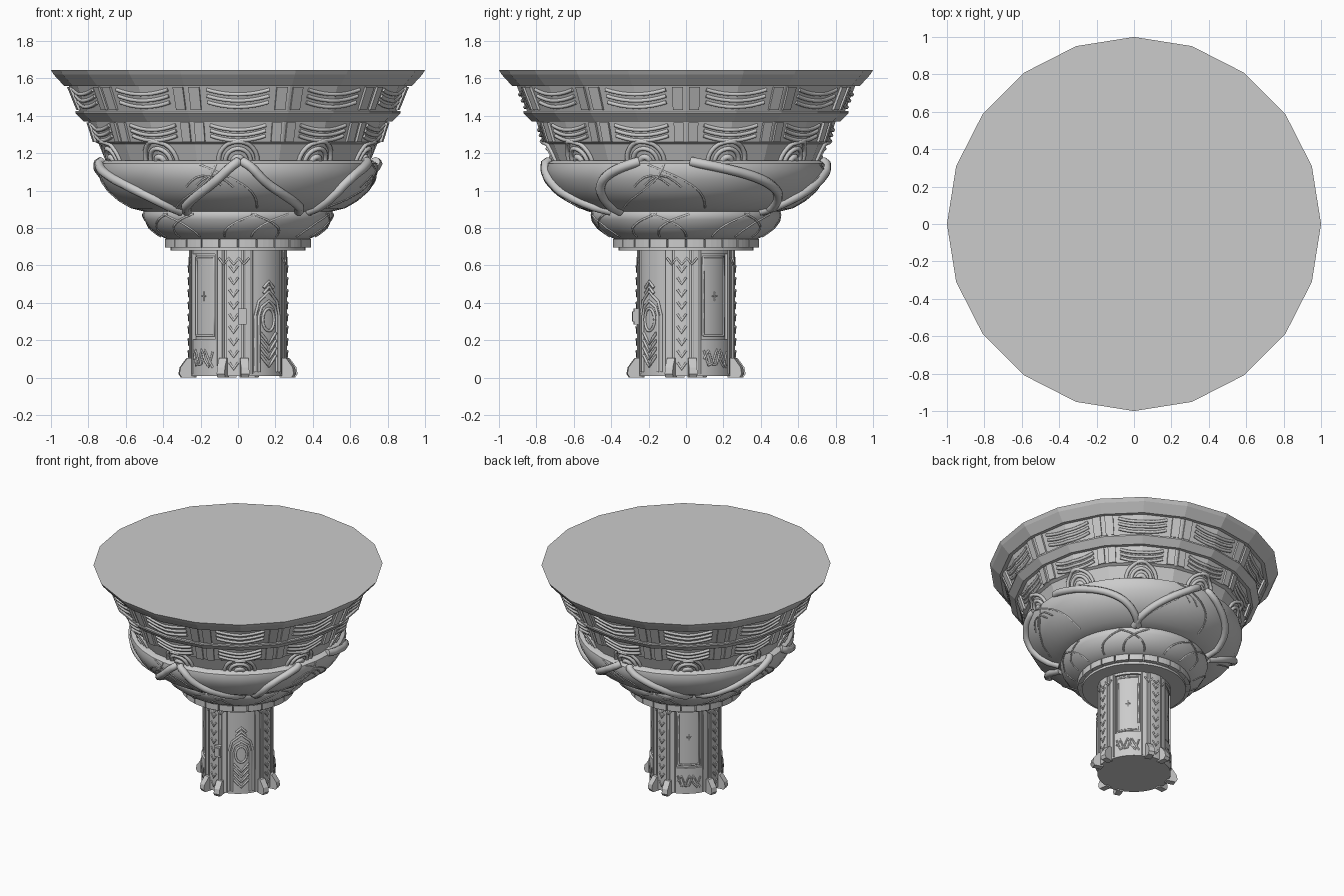
import bpy, bmesh
from math import sin, cos, pi, radians

if "Cube" in bpy.data.objects:
    bpy.data.objects.remove(bpy.data.objects["Cube"])


def add_mesh(name, bm, smooth=0):
    bmesh.ops.recalc_face_normals(bm, faces=bm.faces)
    me = bpy.data.meshes.new(name)
    bm.to_mesh(me)
    bm.free()
    ob = bpy.data.objects.new(name, me)
    bpy.context.collection.objects.link(ob)
    if smooth:
        bpy.ops.object.select_all(action='DESELECT')
        ob.select_set(True)
        bpy.context.view_layer.objects.active = ob
        bpy.ops.object.shade_smooth_by_angle(angle=radians(smooth))
    return ob


def lathe(name, prof, n, smooth=0):
    """Closed solid of revolution from (radius, z) points, n sides."""
    bm = bmesh.new()
    rings = [[bm.verts.new((r * cos(2 * pi * i / n), r * sin(2 * pi * i / n), z))
              for i in range(n)] for r, z in prof]
    for a, b in zip(rings, rings[1:]):
        for i in range(n):
            j = (i + 1) % n
            bm.faces.new((a[i], a[j], b[j], b[i]))
    bm.faces.new(rings[0])
    bm.faces.new(rings[-1])
    return add_mesh(name, bm, smooth)


def radius_on(prof, sides):
    """Surface radius at (degrees, z) of a lathed profile."""
    def f(a, z):
        r = prof[0][0] if z < prof[0][1] else prof[-1][0]
        for (r0, z0), (r1, z1) in zip(prof, prof[1:]):
            if z1 > z0 and z0 <= z <= z1:
                r = r0 + (r1 - r0) * (z - z0) / (z1 - z0)
        step = 360 / sides
        return r * cos(pi / sides) / cos(radians(a % step - step / 2))
    return f


def polar(r, a, z):
    return (r * cos(radians(a)), r * sin(radians(a)), z)


def blocks(name, items, surf, n=1, smooth=0):
    """Curved blocks: (a0, a1, z0, z1, inner offset, outer offset) on a surface."""
    bm = bmesh.new()
    for a0, a1, z0, z1, i, o in items:
        sec = []
        for k in range(n + 1):
            a = a0 + (a1 - a0) * k / n
            sec.append([bm.verts.new(polar(surf(a, z) + d, a, z))
                        for z, d in ((z0, i), (z0, o), (z1, o), (z1, i))])
        for p, q in zip(sec, sec[1:]):
            for k in range(4):
                bm.faces.new((p[k], p[(k + 1) % 4], q[(k + 1) % 4], q[k]))
        bm.faces.new(sec[0])
        bm.faces.new(sec[-1])
    return add_mesh(name, bm, smooth)


def tubes(name, paths, surf, depth, off=0.0, res=1, sub=4):
    """Tubes laid on a surface through (degrees, z) points."""
    cu = bpy.data.curves.new(name, 'CURVE')
    cu.dimensions = '3D'
    cu.bevel_depth, cu.bevel_resolution, cu.use_fill_caps = depth, res, True
    for path in paths:
        pts = [(a + (c - a) * t / sub, b + (d - b) * t / sub)
               for (a, b), (c, d) in zip(path, path[1:]) for t in range(sub)] + [path[-1]]
        sp = cu.splines.new('POLY')
        sp.points.add(len(pts) - 1)
        for p, (a, z) in zip(sp.points, pts):
            p.co = (*polar(surf(a, z) + off, a, z), 1)
    ob = bpy.data.objects.new(name, cu)
    bpy.context.collection.objects.link(ob)
    bpy.ops.object.select_all(action='DESELECT')
    ob.select_set(True)
    bpy.context.view_layer.objects.active = ob
    bpy.ops.object.convert(target='MESH')


# Bowl: faceted rim tiers, round bulge, lower bowl and foot plate
upper = [(.70, 1.14), (.745, 1.25), (.765, 1.26), (.80, 1.37), (.825, 1.37), (.87, 1.415),
         (.87, 1.425), (.85, 1.425), (.905, 1.56), (.93, 1.56), (.985, 1.62), (1, 1.645)]
bulge = [(.49, .885), (.57, .905), (.645, .95), (.70, 1.0), (.735, 1.06), (.75, 1.11),
         (.745, 1.145), (.72, 1.16)]
lower = [(.37, .735), (.43, .765), (.475, .80), (.503, .845), (.51, .87), (.505, .888)]
lathe("rim_tiers", upper, 20)
lathe("bulge_bowl", bulge, 40, 40)
lathe("lower_bowl", lower, 40, 40)
lathe("collar", [(.36, .70), (.372, .70), (.372, .74), (.3, .74)], 40, 30)
lathe("foot_plate", [(.36, .68), (.36, .70)], 40, 30)
S_up, S_bulge, S_low = radius_on(upper, 20), radius_on(bulge, 40), radius_on(lower, 40)
flat = lambda a, z: 0.0

blocks("collar_segments", [(15 * k + .6, 15 * k + 14.4, .697, .742, .35, .39) for k in range(24)], flat, 3)

# Pilasters and draped swags around the two tiers
pil, swag = [], []
for k in range(10):
    c = 270 + 36 * k
    for z0, z1 in ((1.26, 1.365), (1.43, 1.555)):
        for d in (13.3, 19):
            pil.append((c + d, c + d + 3.7, z0, z1, -.03, .014))
        for j in range(3):
            top = z1 - .015 - j * (z1 - z0) * .27
            swag.append([(c - 11 + 2.2 * i, top - .026 * (1 - ((i - 5) / 5) ** 2)) for i in range(11)])
blocks("pilasters", pil, S_up)
tubes("swags", swag, S_up, .011, .001, sub=1)

# Half-round medallions above the bulge
arch, boss = [], []
for k in range(10):
    c = 270 + 36 * k
    for R, out in ((.108, arch), (.07, arch), (.025, boss)):
        out.append([(c + R / .73 * 57.3 * cos(pi * i / 12), 1.155 + R * sin(pi * i / 12)) for i in range(13)])
tubes("medallion_arches", arch, S_up, .013, .004, sub=1)
tubes("medallion_bosses", boss, S_up, .018, 0, sub=1)

# Heavy vines crossing the bulge
ends = [(270, 264, 256, 238), (272, 278, 286, 309), (340, 327, 320, 317), (2, 25, 42, 53),
        (87, 79, 68, 50), (93, 100, 112, 128), (177, 166, 154, 134), (188, 200, 218, 234)]
zs = (1.155, 1.09, 1.01, .89)


def smooth_path(p):
    """Cubic through four evenly spaced points."""
    out = []
    for i in range(19):
        t = i / 6
        w = (-(t-1)*(t-2)*(t-3)/6, t*(t-2)*(t-3)/2, -t*(t-1)*(t-3)/2, t*(t-1)*(t-2)/6)
        out.append((sum(a * b for a, b in zip(w, p)), sum(a * b for a, b in zip(w, zs))))
    return out


tubes("vines", [smooth_path(e) for e in ends], S_bulge, .026, .008, res=2, sub=1)

# Fine leaf veins
veins = []
for k in range(8):
    a, s = 45 * k + 10, (1 if k % 2 else -1)
    veins.append([(a + s * 26 * t / 8 + 6 * sin(pi * t / 8), .91 + .23 * t / 8) for t in range(9)])
    veins.append([(a + s * (12 + 16 * t / 6), 1.02 + .06 * sin(t / 2)) for t in range(7)])
tubes("bulge_veins", veins, S_bulge, .006, 0, res=0, sub=2)
tubes("lower_veins", [[(20 * k + 22 * (t / 8) ** 2 * (1 if k % 3 else -1), .755 + .12 * t / 8)
                       for t in range(9)] for k in range(18)], S_low, .006, 0, res=0, sub=2)

# Pedestal: core with a raised wall leaving three recessed windows and one door
lathe("pedestal_core", [(.238, .01), (.238, .69)], 48, 30)
ribs = [265 + 90 * k for k in range(4)]
windows = [40, 130, 220]
DOOR = 310
wall = [(r - 24, r + 24, .01, .685, .22, .254) for r in ribs]
wall += [(DOOR - 21, DOOR + 21, .01, .685, .22, .254)]
for w in windows:
    wall += [(w - 21, w + 21, .01, .205, .22, .254), (w - 21, w + 21, .662, .685, .22, .254)]
blocks("pedestal_wall", wall, flat, 8, 30)
blocks("rib_strips", [(r - 9, r + 9, .01, .685, .24, .262) for r in ribs], flat, 4, 30)
col = lambda a, z: .254
strip = lambda a, z: .262
glass = lambda a, z: .238

beads, chev, fringe = [], [], []
for r in ribs:
    beads += [[(r + d, .02), (r + d, .68)] for d in (-22, -13, 13, 22)]
    chev += [[(r - 5, .08 + .065 * i), (r, .045 + .065 * i), (r + 5, .08 + .065 * i)] for i in range(9)]
    fringe.append([(r - 18 + 6 * i, .64 if i % 2 == 0 else .605) for i in range(7)])
tubes("rib_beads", beads, col, .006, 0, sub=1)
tubes("rib_leaves", chev, strip, .007, 0, sub=1)
tubes("rib_fringe", fringe, strip, .006, -.002, sub=2)

# Window frames with crossbar and knob
frame, knobs = [], []
for w in windows:
    x0, x1 = w - 17.5, w + 17.5
    frame += [[(x0, .225), (x1, .225), (x1, .645), (x0, .645), (x0, .225)]]
    knobs += [[(w - 4, .435), (w + 4, .435)], [(w, .41), (w, .46)]]
tubes("window_frames", frame, glass, .007)
tubes("window_latches", knobs, glass, .005)
tubes("base_roots", [[(w - 18 + 6 * i, .10 + .05 * sin(i * 1.9 + j * 2)) for i in range(7)]
                     for w in windows for j in (0, 1)], col, .006)

# Pointed door with layered leaf decoration and hanging finial
door = []
for h, top in ((19, .46), (14, .41)):
    left = [(DOOR - h, .03), (DOOR - h, .33), (DOOR - h * .75, .33 + (top - .33) * .6), (DOOR, top)]
    door.append(left + [(2 * DOOR - a, z) for a, z in reversed(left[:-1])])
door += [[(DOOR - 12, .12 + .04 * i), (DOOR, .06 + .04 * i), (DOOR + 12, .12 + .04 * i)] for i in range(4)]
door.append([(DOOR + 9 * cos(pi * i / 8), .31 + .06 * sin(pi * i / 8)) for i in range(17)])
door += [[(DOOR - 8, .45 + .03 * i), (DOOR, .485 + .03 * i), (DOOR + 8, .45 + .03 * i)] for i in range(2)]
tubes("door_ornament", door, col, .008, .002, sub=2)
blocks("wall_lantern", [(270, 279.5, .285, .37, .25, .282), (271.5, 278, .30, .355, .25, .288)], flat)

# Claw feet in pairs beside each rib
bm = bmesh.new()
prof = [(.24, 0), (.305, 0), (.318, .02), (.312, .055), (.275, .105), (.24, .105)]
for r in ribs:
    for a in (r - 12, r + 12):
        t = radians(a)
        sides = [[bm.verts.new((p * cos(t) - s * sin(t), p * sin(t) + s * cos(t), z)) for p, z in prof]
                 for s in (-.022, .022)]
        for i in range(6):
            j = (i + 1) % 6
            bm.faces.new((sides[0][i], sides[0][j], sides[1][j], sides[1][i]))
        bm.faces.new(sides[0])
        bm.faces.new(sides[1])
add_mesh("claw_feet", bm)
